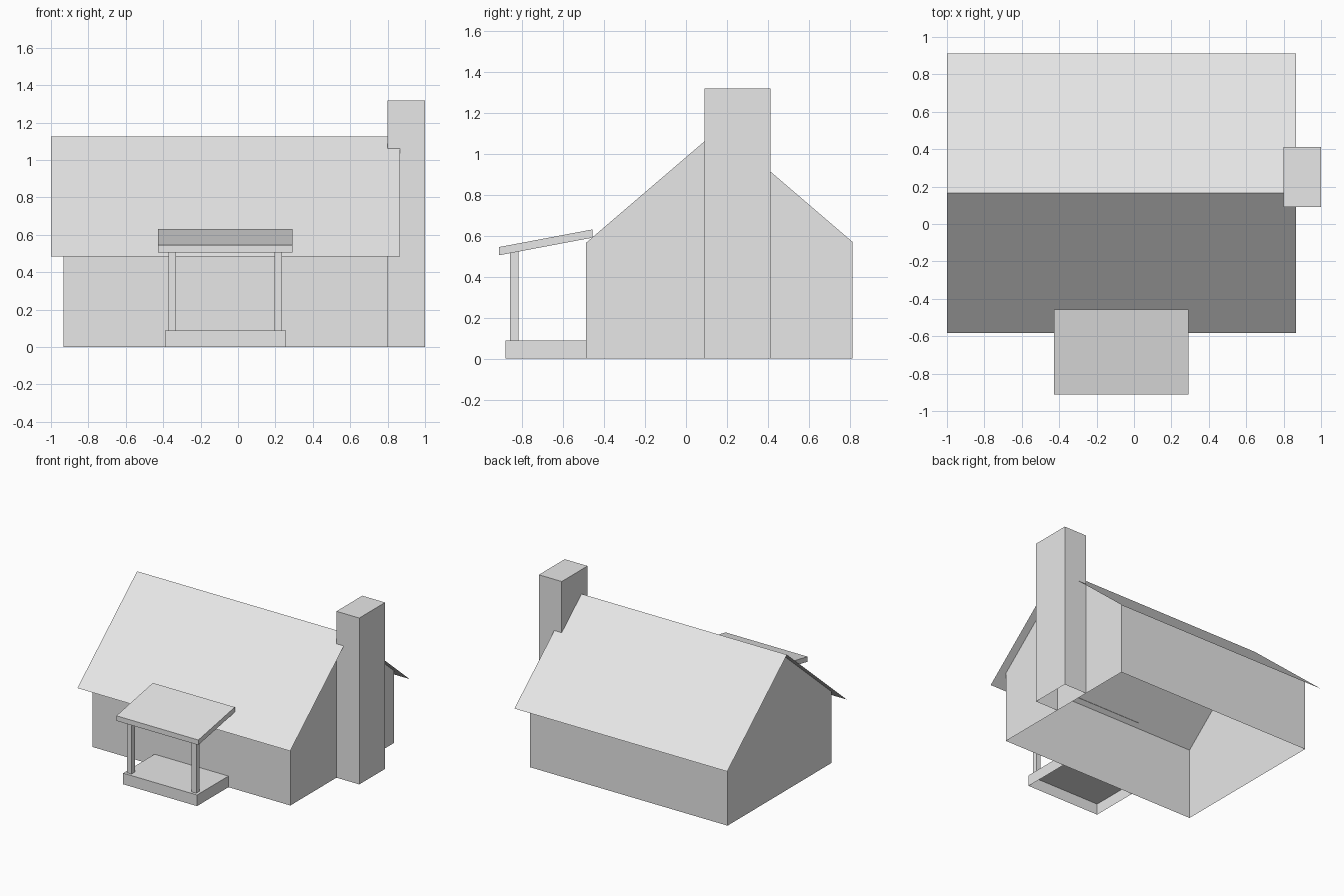
import bpy
import bmesh

cube = bpy.data.objects.get("Cube")
if cube:
    bpy.data.objects.remove(cube, do_unlink=True)

GREY = (0.8, 0.8, 0.8, 1.0)
plaster = bpy.data.materials.new("plain_grey")
plaster.use_nodes = True
plaster.diffuse_color = GREY
plaster.node_tree.nodes["Principled BSDF"].inputs["Base Color"].default_value = GREY


def extrude_x(name, profile, x0, x1, skip=(), closed=True):
    """Sweep a counter-clockwise (y, z) profile along x, leaving skipped edges open."""
    bm = bmesh.new()
    near = [bm.verts.new((x0, y, z)) for y, z in profile]
    far = [bm.verts.new((x1, y, z)) for y, z in profile]
    count = len(profile)
    for i in range(count if closed else count - 1):
        if i not in skip:
            j = (i + 1) % count
            bm.faces.new((near[i], near[j], far[j], far[i]))
    if closed:
        bm.faces.new(far)
        bm.faces.new(near[::-1])
    mesh = bpy.data.meshes.new(name)
    bm.to_mesh(mesh)
    bm.free()
    mesh.materials.append(plaster)
    obj = bpy.data.objects.new(name, mesh)
    bpy.context.collection.objects.link(obj)
    return obj


def box_profile(y0, y1, z0, z1):
    return [(y0, z0), (y1, z0), (y1, z1), (y0, z1)]


# Main roof: two thin sheets meeting at the ridge
RIDGE_Y, RIDGE_Z, EAVE_Z, HALF_SPAN = 0.165, 1.125, 0.485, 0.747
slope = (RIDGE_Z - EAVE_Z) / HALF_SPAN
extrude_x("main_roof",
          [(RIDGE_Y + HALF_SPAN, EAVE_Z), (RIDGE_Y, RIDGE_Z), (RIDGE_Y - HALF_SPAN, EAVE_Z)],
          -1.0, 0.865, closed=False)

# Walls with gable ends, open below and under the roof
front, back = -0.487, 0.812
extrude_x("house_walls",
          [(front, 0), (back, 0), (back, RIDGE_Z - slope * (back - RIDGE_Y)),
           (RIDGE_Y, RIDGE_Z), (front, RIDGE_Z - slope * (RIDGE_Y - front))],
          -0.933, 0.80, skip=(0, 2, 3))

# Chimney against the gable, open below
extrude_x("chimney", box_profile(0.09, 0.413, 0, 1.318), 0.80, 1.0, skip=(0,))

# Porch: hollow step, sloping canopy and two posts
extrude_x("porch_floor", box_profile(-0.88, front, 0, 0.088), -0.39, 0.257, skip=(0,))
extrude_x("porch_roof",
          [(-0.912, 0.505), (-0.456, 0.591), (-0.456, 0.631), (-0.912, 0.545)],
          -0.427, 0.291)
for side, x in (("right", -0.352), ("left", 0.215)):
    extrude_x(side + "_porch_post",
              [(-0.858, 0.088), (-0.818, 0.088), (-0.818, 0.523), (-0.858, 0.515)],
              x - 0.02, x + 0.02)
